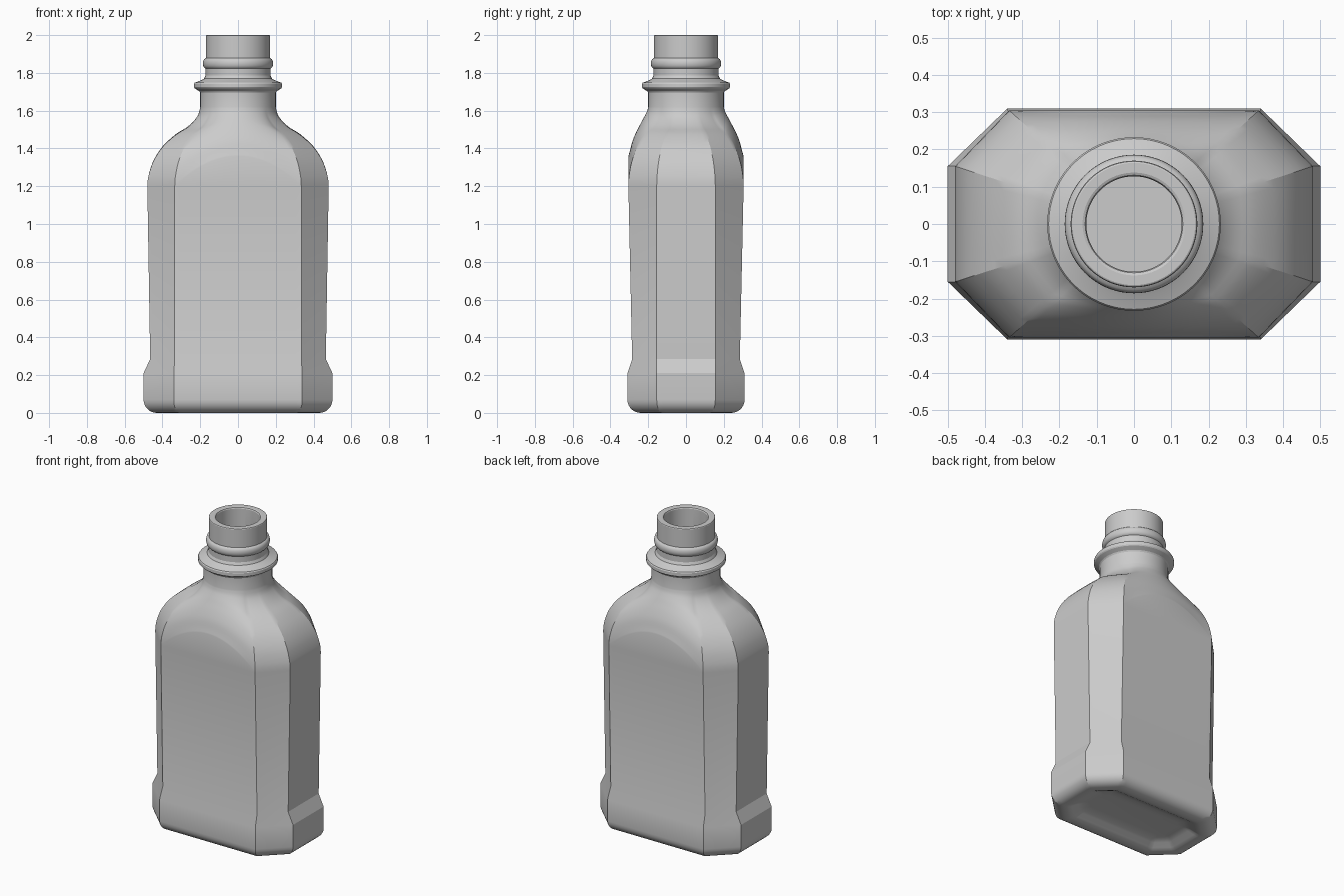
import bpy, bmesh, math

if "Cube" in bpy.data.objects:
    bpy.data.objects.remove(bpy.data.objects["Cube"])

# ---- helpers ----
def octagon(hx, hy, cx, cy):
    """Points around a chamfered rectangle, same count for every section."""
    c = [(hx, -cy), (hx, cy), (cx, hy), (-cx, hy),
         (-hx, cy), (-hx, -cy), (-cx, -hy), (cx, -hy)]
    counts = [10, 10, 24, 10, 10, 10, 24, 10]
    pts = []
    for i, n in enumerate(counts):
        a, b = c[i], c[(i + 1) % 8]
        pts += [(a[0] + (b[0] - a[0]) * k / n, a[1] + (b[1] - a[1]) * k / n) for k in range(n)]
    return pts

def flat(pts, z):
    return [(x, y, z) for x, y in pts]

def base(d, z):
    return flat(octagon(.5 - d, .31 - d, .34 - .41 * d, .155 - .41 * d), z)

def smooth_curve(p, steps=3):
    """Catmull-Rom through tuples of values."""
    q = [p[0]] + p + [p[-1]]
    out = []
    for i in range(1, len(q) - 2):
        for s in range(steps):
            t = s / steps
            out.append(tuple(.5 * (2 * b + (c - a) * t + (2 * a - 5 * b + 4 * c - d) * t * t
                                   + (3 * b - a - 3 * c + d) * t ** 3)
                             for a, b, c, d in zip(*q[i - 1:i + 3])))
    return out + [p[-1]]

top_section = octagon(.48, .305, .335, .155)
directions = [(x / math.hypot(x, y), y / math.hypot(x, y)) for x, y in top_section]

def circle(r, z):
    return [(r * u, r * v, z) for u, v in directions]

rings = []

# ---- recessed underside and rounded foot ----
for d, z in [(.22, .04), (.18, .038), (.15, .027), (.12, .01), (.10, .002), (.085, 0)]:
    rings.append(base(d, z))
for i in range(8):
    a = i / 7 * math.pi / 2
    rings.append(base(.07 * (1 - math.sin(a)), .07 * (1 - math.cos(a))))

# ---- base band, waist step and tapered body ----
rings.append(base(0, .21))
rings.append(flat(octagon(.465, .285, .335, .155), .285))
rings.append(flat(top_section, 1.2))

# ---- shoulder: (height, width at ends, width at front) blended to round neck ----
shoulder = smooth_curve([(0, 1, 1), (.12, .982, .915), (.31, .893, .79), (.5, .714, .59),
                         (.655, .464, .39), (.74, .26, .28), (.82, .125, .17),
                         (.905, .036, .065), (1, 0, 0)])
for h, w_end, w_front in shoulder:
    ring = []
    for (x, y), (u, v) in zip(top_section, directions):
        k = max(0, 1 - (x / .335) ** 2) if abs(y) > .3049 else 0
        start = 1.2 + .16 * k
        w = w_end + (w_front - w_end) * k
        ring.append((.2 * u + (x - .2 * u) * w, .2 * v + (y - .2 * v) * w,
                     start + (1.62 - start) * h))
    rings.append(ring)

# ---- neck, flange, bead and mouth ----
neck = [(.2, 1.695), (.205, 1.703), (.229, 1.718), (.233, 1.724), (.233, 1.742), (.229, 1.748),
        (.195, 1.761), (.18, 1.769), (.172, 1.785), (.172, 1.822)]
neck += [(.172 + .014 * math.sin(i / 8 * math.pi), 1.85 - .026 * math.cos(i / 8 * math.pi))
         for i in range(1, 8)]
neck += [(.17, 1.878), (.17, 1.994), (.168, 1.998), (.164, 2), (.138, 2),
         (.131, 1.997), (.128, 1.99), (.128, 1.55)]
rings += [circle(r, z) for r, z in neck]

# ---- hollow interior ----
rings.append(flat(octagon(.43, .25, .31, .135), 1.2))
rings.append(flat(octagon(.43, .25, .31, .135), .08))

bm = bmesh.new()
loops = [[bm.verts.new(p) for p in r] for r in rings]
for a, b in zip(loops, loops[1:]):
    for i in range(len(a)):
        j = (i + 1) % len(a)
        bm.faces.new((a[i], a[j], b[j], b[i]))
bm.faces.new(loops[0][::-1])
bm.faces.new(loops[-1])
bmesh.ops.remove_doubles(bm, verts=bm.verts, dist=.0001)
bmesh.ops.recalc_face_normals(bm, faces=bm.faces)
mesh = bpy.data.meshes.new("bottle")
bm.to_mesh(mesh)
bm.free()
bottle = bpy.data.objects.new("bottle", mesh)
bpy.context.collection.objects.link(bottle)
bpy.context.view_layer.objects.active = bottle
bottle.select_set(True)
bpy.ops.object.shade_smooth_by_angle(angle=math.radians(23))
